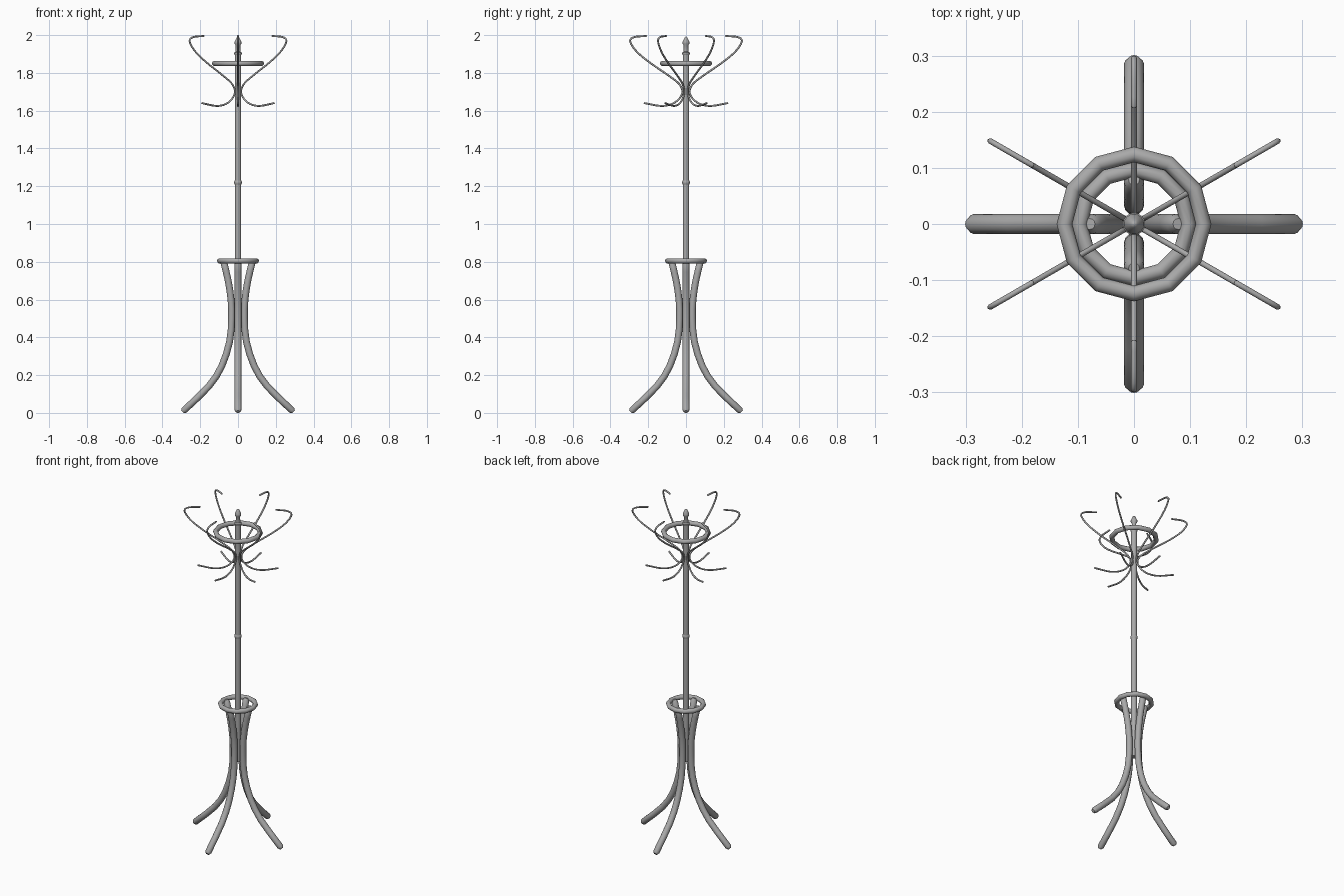
import bpy
import bmesh
import math
from mathutils import Vector, Matrix

if "Cube" in bpy.data.objects:
    bpy.data.objects.remove(bpy.data.objects["Cube"], do_unlink=True)

grey = bpy.data.materials.new("plain grey")
grey.use_nodes = True
COLOUR = (0.4, 0.4, 0.4, 1)
grey.diffuse_color = COLOUR
grey.node_tree.nodes["Principled BSDF"].inputs["Base Color"].default_value = COLOUR


def finish(obj, name, angle=50):
    obj.name = name
    obj.data.name = name
    obj.data.materials.append(grey)
    bpy.ops.object.select_all(action='DESELECT')
    obj.select_set(True)
    bpy.context.view_layer.objects.active = obj
    bpy.ops.object.shade_smooth_by_angle(angle=math.radians(angle))


def skin(name, rings, turn=0):
    """Join equal loops of points into a closed, capped surface."""
    bm = bmesh.new()
    loops = [[bm.verts.new(p) for p in ring] for ring in rings]
    n = len(loops[0])
    for a, b in zip(loops, loops[1:]):
        for i in range(n):
            j = (i + 1) % n
            bm.faces.new((a[i], a[j], b[j], b[i]))
    bm.faces.new(loops[0][::-1])
    bm.faces.new(loops[-1])
    bmesh.ops.recalc_face_normals(bm, faces=bm.faces)
    bm.transform(Matrix.Rotation(turn, 4, 'Z'))
    mesh = bpy.data.meshes.new(name)
    bm.to_mesh(mesh)
    bm.free()
    obj = bpy.data.objects.new(name, mesh)
    bpy.context.collection.objects.link(obj)
    finish(obj, name)


def smooth_path(points, steps):
    """Catmull-Rom path through (radius, height) points."""
    p = [Vector((r, 0, z)) for r, z in points]
    p = [2 * p[0] - p[1]] + p + [2 * p[-1] - p[-2]]
    out = []
    for a, b, c, d in zip(p, p[1:], p[2:], p[3:]):
        for k in range(steps):
            t = k / steps
            out.append(0.5 * (2 * b + (c - a) * t + (2 * a - 5 * b + 4 * c - d) * t ** 2
                              + (3 * b - a - 3 * c + d) * t ** 3))
    return out + [p[-2]]


def tube(name, path, radius, sides, turn):
    """Round bar along a path in the xz plane, with softened ends."""
    start = (path[0] - path[1]).normalized() * radius * 0.7
    end = (path[-1] - path[-2]).normalized() * radius * 0.7
    path = [path[0] + start] + path + [path[-1] + end]
    last = len(path) - 1
    rings = []
    for i, p in enumerate(path):
        along = (path[min(i + 1, last)] - path[max(i - 1, 0)]).normalized()
        across = Vector((0, 1, 0))
        other = along.cross(across)
        r = radius * (0.55 if i in (0, last) else 1)
        rings.append([p + r * (across * math.cos(a) + other * math.sin(a))
                      for a in (math.tau * k / sides for k in range(sides))])
    skin(name, rings, turn)


def lathe(name, profile, sides=16):
    skin(name, [[(r * math.cos(math.tau * k / sides), r * math.sin(math.tau * k / sides), z)
                 for k in range(sides)] for r, z in profile])


def ring(name, major, minor, z):
    bpy.ops.mesh.primitive_torus_add(major_radius=major, minor_radius=minor, location=(0, 0, z),
                                     major_segments=12, minor_segments=10)
    finish(bpy.context.object, name)


# Centre pole in two lengths with a joint collar
lathe("lower_pole", [(0.017, 0.46), (0.017, 1.215)])
lathe("pole_joint", [(0.017, 1.21), (0.02, 1.215), (0.02, 1.225), (0.017, 1.23)])
lathe("upper_pole", [(0.017, 1.22), (0.017, 1.9)])

# Turned finial
lathe("finial", [(0.017, 1.895), (0.02, 1.9), (0.02, 1.907), (0.013, 1.912), (0.012, 1.945),
                 (0.018, 1.955), (0.018, 1.965), (0.011, 1.978), (0.007, 1.988), (0.002, 1.992)])

# Hoops
ring("upper_ring", 0.124, 0.014, 1.85)
ring("lower_ring", 0.097, 0.014, 0.805)

# Four splayed legs
leg = smooth_path([(0.076, 0.8), (0.052, 0.7), (0.037, 0.6), (0.034, 0.5), (0.044, 0.38),
                   (0.085, 0.25), (0.155, 0.14), (0.285, 0.0145)], 2)
for i in range(4):
    tube(f"leg_{i + 1}", leg, 0.018, 12, i * math.pi / 2)

# Six double-ended coat hooks
hook = smooth_path([(0.21, 1.995), (0.272, 1.99), (0.296, 1.968), (0.263, 1.915), (0.195, 1.857),
                    (0.098, 1.79), (0.035, 1.74), (0.02, 1.69), (0.061, 1.642), (0.128, 1.625),
                    (0.22, 1.64)], 4)
for i in range(6):
    tube(f"coat_hook_{i + 1}", hook, 0.005, 8, math.radians(30 + 60 * i))
